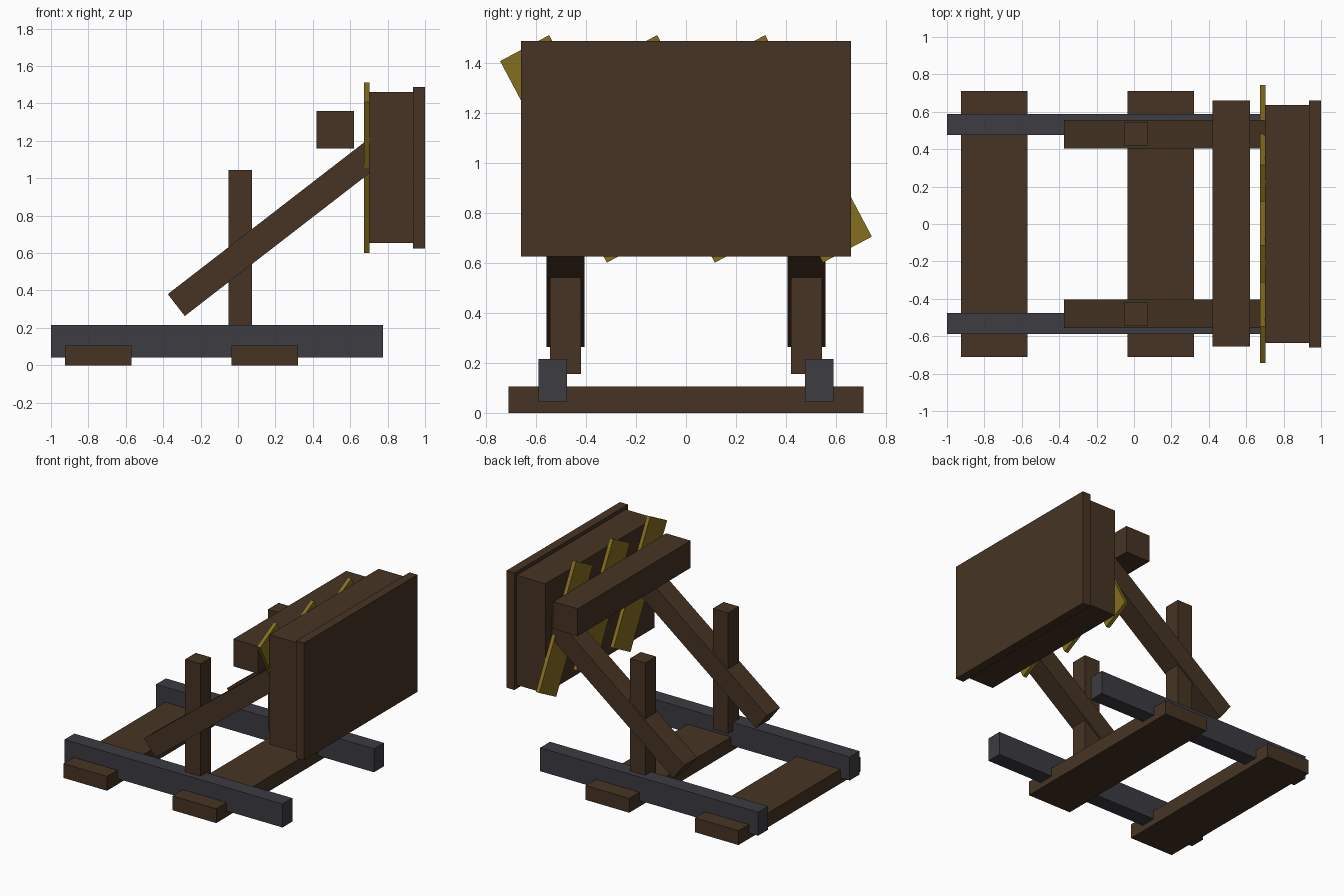
import bpy, math
from mathutils import Vector, Matrix

if "Cube" in bpy.data.objects:
    bpy.data.objects.remove(bpy.data.objects["Cube"])


def material(name, rgb):
    m = bpy.data.materials.new(name)
    m.diffuse_color = (*rgb, 1)
    m.use_nodes = True
    m.node_tree.nodes["Principled BSDF"].inputs["Base Color"].default_value = m.diffuse_color
    return m


WOOD = material("dark wood", (0.061, 0.034, 0.017))
IRON = material("grey iron", (0.045, 0.045, 0.054))
BRASS = material("dull yellow", (0.235, 0.158, 0.014))


def box(name, mat, x, y, z, rot=Matrix.Identity(4)):
    """Box spanning the given ranges, turned about its own centre."""
    spans = (x, y, z)
    centre = Vector([(a + b) / 2 for a, b in spans])
    size = [b - a for a, b in spans]
    bpy.ops.mesh.primitive_cube_add(size=1)
    ob = bpy.context.object
    ob.name = ob.data.name = name
    ob.data.transform(rot @ Matrix.Diagonal((*size, 1)))
    ob.location = centre
    ob.data.materials.append(mat)
    return ob


def span(c, size):
    return (c - size / 2, c + size / 2)


# Sleepers under the frame
for name, x in (("rear_sleeper", (-0.925, -0.57)), ("middle_sleeper", (-0.035, 0.32))):
    box(name, WOOD, x, (-0.71, 0.71), (0, 0.105))

# Rails, posts and slanted arms, one set per side
ANGLE = math.radians(37.7)
ARM_LEN = 1.415
arm_x = -0.33 + ARM_LEN / 2 * math.cos(ANGLE)
arm_z = 0.322 + ARM_LEN / 2 * math.sin(ANGLE)
tilt = Matrix.Rotation(-ANGLE, 4, 'Y')
for side, s in (("left", 1), ("right", -1)):
    box(side + "_rail", IRON, (-1, 0.775), span(s * 0.532, 0.114), (0.043, 0.216))
    box(side + "_post", WOOD, (-0.05, 0.075), span(s * 0.482, 0.125), (0.155, 1.043))
    box(side + "_arm", WOOD, span(arm_x, ARM_LEN), span(s * 0.481, 0.152),
        span(arm_z, 0.148), tilt)

# Cross beam resting above the arms
box("cross_beam", WOOD, (0.42, 0.62), (-0.655, 0.66), (1.16, 1.36))

# Thick bumper block and its face plate
box("bumper_block", WOOD, (0.70, 0.935), (-0.635, 0.635), (0.653, 1.46))
box("face_plate", WOOD, (0.935, 1.0), (-0.66, 0.66), (0.625, 1.487))

# Slanted warning stripes behind the block
lean = Matrix.Rotation(math.radians(27.9), 4, 'X')
for i, y in enumerate((-0.432, 0, 0.432)):
    box(f"stripe_{i + 1}", BRASS, (0.674, 0.702), span(y, 0.222),
        span(1.056, 0.912), lean)
